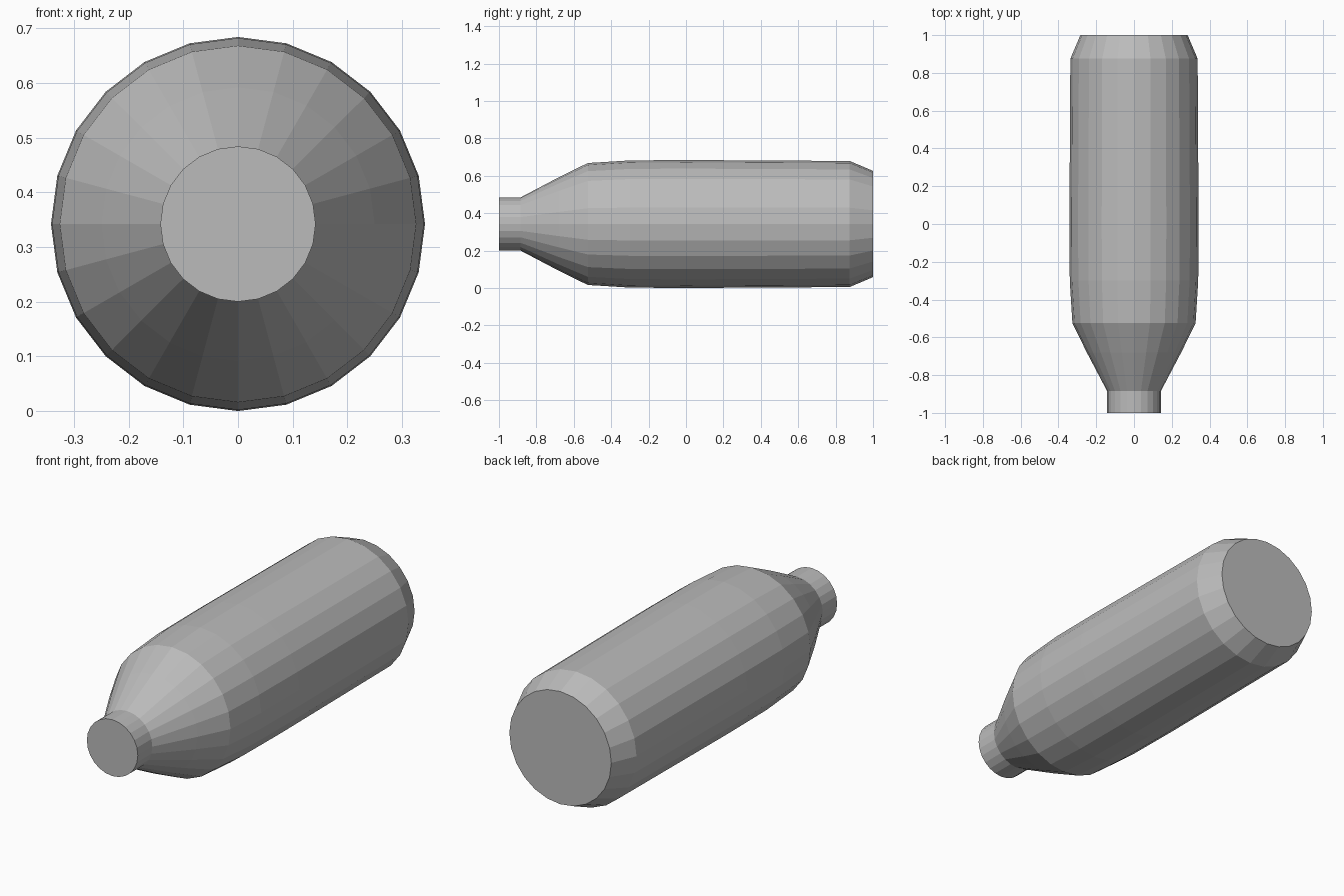
import bpy
import bmesh
from math import cos, sin, tau

cube = bpy.data.objects.get("Cube")
if cube:
    bpy.data.objects.remove(cube, do_unlink=True)

SIDES = 24
AXIS_Z = 0.342

# Plain grey finish
grey = bpy.data.materials.new("grey")
grey.use_nodes = True
colour = (0.5, 0.5, 0.5, 1)
grey.diffuse_color = colour
grey.node_tree.nodes["Principled BSDF"].inputs["Base Color"].default_value = colour

# Profile along the length: (y, radius), from neck to base
profile = [(-1, 0.142), (-0.885, 0.142), (-0.68, 0.25), (-0.525, 0.326),
           (-0.3, 0.34), (0, 0.342), (0.875, 0.337), (1, 0.284)]


def lathe(name, points, material):
    """Sweep a profile around the y axis and close both ends."""
    bm = bmesh.new()
    rings = []
    for y, r in points:
        angles = [tau * i / SIDES for i in range(SIDES)]
        rings.append([bm.verts.new((r * cos(a), y, AXIS_Z + r * sin(a)))
                      for a in angles])
    for a, b in zip(rings, rings[1:]):
        for i in range(SIDES):
            j = (i + 1) % SIDES
            bm.faces.new((a[i], a[j], b[j], b[i]))
    bm.faces.new(rings[0])
    bm.faces.new(rings[-1])
    bmesh.ops.recalc_face_normals(bm, faces=bm.faces)
    mesh = bpy.data.meshes.new(name)
    bm.to_mesh(mesh)
    bm.free()
    mesh.materials.append(material)
    obj = bpy.data.objects.new(name, mesh)
    bpy.context.collection.objects.link(obj)
    return obj


# Faceted bottle body with neck, shoulder and bevelled base
lathe("bottle", profile, grey)
